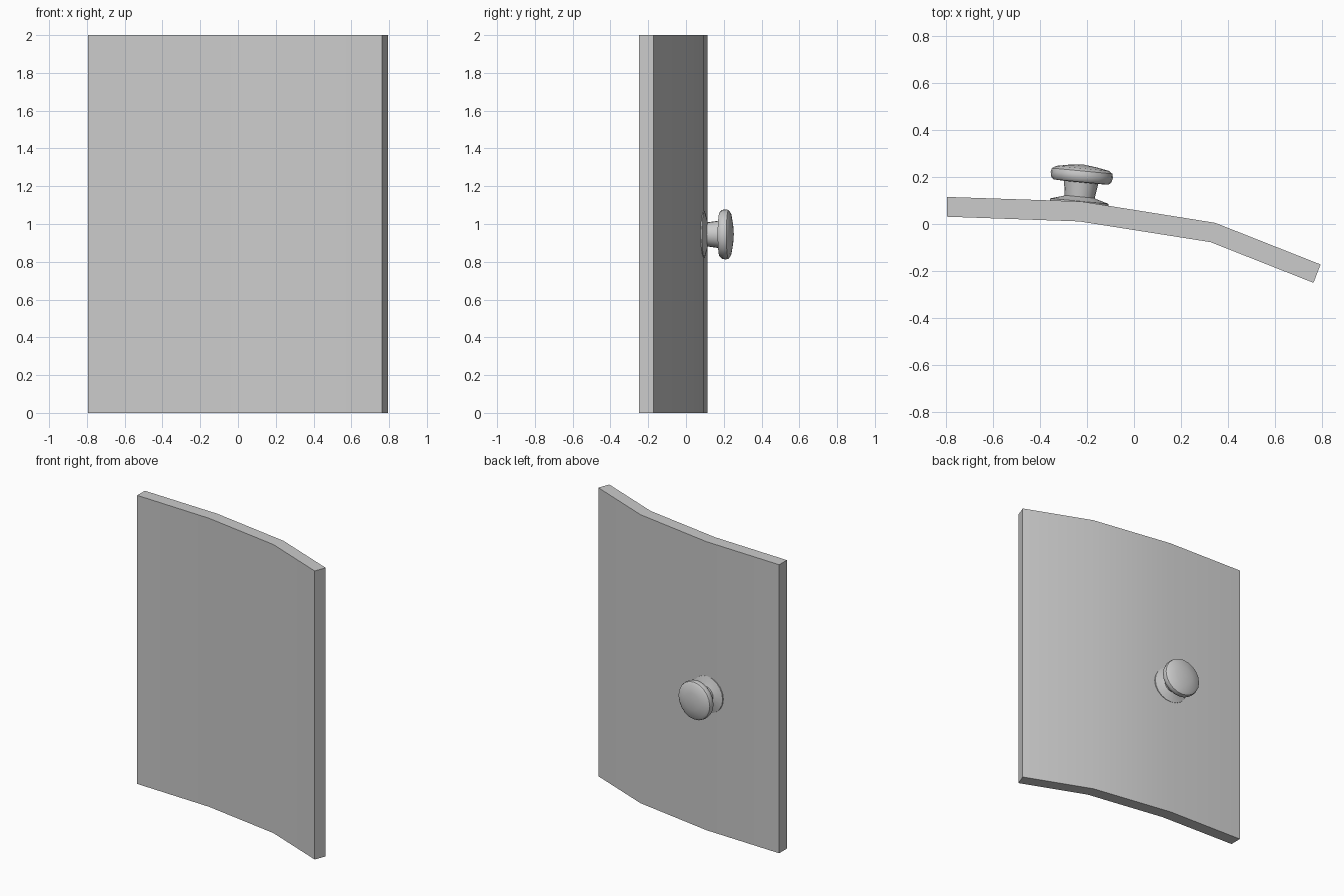
import bpy, bmesh, math
from mathutils import Vector, Matrix

if "Cube" in bpy.data.objects:
    bpy.data.objects.remove(bpy.data.objects["Cube"])


def finish(name, bm):
    bmesh.ops.recalc_face_normals(bm, faces=bm.faces[:])
    mesh = bpy.data.meshes.new(name)
    bm.to_mesh(mesh)
    bm.free()
    ob = bpy.data.objects.new(name, mesh)
    bpy.context.collection.objects.link(ob)
    bpy.ops.object.select_all(action='DESELECT')
    ob.select_set(True)
    bpy.context.view_layer.objects.active = ob
    bpy.ops.object.shade_smooth_by_angle(angle=math.radians(35))
    return ob


# Door panel: bent strip outline extruded to full height
front = [(-0.795, 0.031), (-0.232, 0.011), (0.325, -0.077), (0.763, -0.25)]
back = [(-0.795, 0.115), (-0.225, 0.096), (0.345, 0.005), (0.793, -0.172)]
bm = bmesh.new()
rows = []
for (fx, fy), (bx, by) in zip(front, back):
    rows.append([bm.verts.new(p) for p in
                 ((fx, fy, 0), (bx, by, 0), (bx, by, 2), (fx, fy, 2))])
for a, b in zip(rows, rows[1:]):
    for i in range(4):
        j = (i + 1) % 4
        bm.faces.new((a[i], a[j], b[j], b[i]))
bm.faces.new(rows[0])
bm.faces.new(rows[-1])
finish("door_panel", bm)


# Door knob parts: (radius, height) profiles spun around the knob axis
axis = Vector((0.095, 1, 0)).normalized()
place = Matrix.Translation((-0.233, 0.092, 0.945)) @ \
    axis.to_track_quat('Z', 'Y').to_matrix().to_4x4()


def lathe(name, profile, steps=20):
    bm = bmesh.new()
    verts = [bm.verts.new((r, 0, h)) for r, h in profile]
    edges = [bm.edges.new(p) for p in zip(verts, verts[1:])]
    bmesh.ops.spin(bm, geom=verts + edges, cent=(0, 0, 0), axis=(0, 0, 1),
                   angle=math.tau, steps=steps, use_duplicate=False)
    bmesh.ops.remove_doubles(bm, verts=bm.verts[:], dist=1e-4)
    bm.transform(place)
    return finish(name, bm)


lathe("door_knob", [
    (0, -0.01), (0.125, -0.003), (0.125, 0.005), (0.07, 0.021),   # rosette
    (0.064, 0.024), (0.073, 0.085),                               # neck
    (0.118, 0.087), (0.129, 0.098), (0.133, 0.118),               # grip
    (0.129, 0.134), (0.113, 0.145), (0.06, 0.155), (0, 0.162)])
